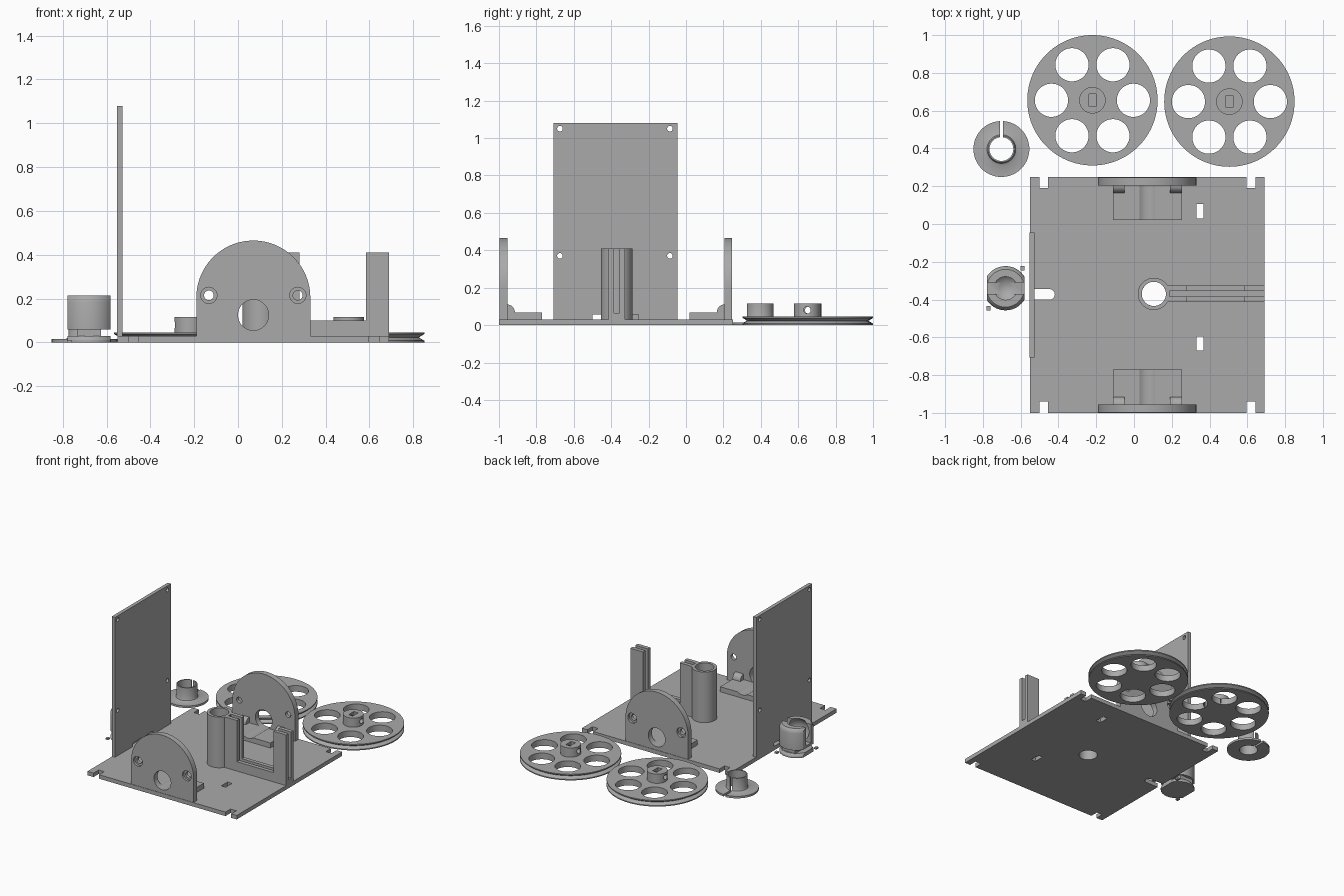
import bpy, bmesh, math
from mathutils import Matrix, Vector

cube = bpy.data.objects.get("Cube")
if cube:
    bpy.data.objects.remove(cube, do_unlink=True)

grey = bpy.data.materials.new("plain grey")
grey.use_nodes = True
grey.diffuse_color = (0.4, 0.4, 0.4, 1)
grey.node_tree.nodes["Principled BSDF"].inputs["Base Color"].default_value = (0.4, 0.4, 0.4, 1)


def make(name, bm):
    bmesh.ops.remove_doubles(bm, verts=bm.verts, dist=1e-5)
    bmesh.ops.recalc_face_normals(bm, faces=bm.faces)
    mesh = bpy.data.meshes.new(name)
    bm.to_mesh(mesh)
    bm.free()
    obj = bpy.data.objects.new(name, mesh)
    bpy.context.collection.objects.link(obj)
    mesh.materials.append(grey)
    return obj


def box(name, x, y, z):
    bm = bmesh.new()
    bmesh.ops.create_cube(bm, size=1)
    for v in bm.verts:
        v.co = [(r[0] + r[1]) / 2 + c * (r[1] - r[0]) for c, r in zip(v.co, (x, y, z))]
    return make(name, bm)


def rod(name, axis, centre, radius, length, segments=48):
    """Cylinder centred on a point, lying along the named axis."""
    bm = bmesh.new()
    turn = {"x": Matrix.Rotation(math.pi / 2, 4, "Y"),
            "y": Matrix.Rotation(math.pi / 2, 4, "X"), "z": Matrix()}[axis]
    bmesh.ops.create_cone(bm, cap_ends=True, segments=segments, radius1=radius, radius2=radius,
                          depth=length, matrix=Matrix.Translation(centre) @ turn)
    return make(name, bm)


def prism(name, pts, axis, start, end):
    """Extrude a 2D outline along x (outline in y, z) or y (outline in x, z)."""
    bm = bmesh.new()
    place = (lambda a, b: (start, a, b)) if axis == "x" else (lambda a, b: (a, start, b))
    face = bm.faces.new([bm.verts.new(place(a, b)) for a, b in pts])
    new = bmesh.ops.extrude_face_region(bm, geom=[face])["geom"]
    step = Vector((end - start, 0, 0) if axis == "x" else (0, end - start, 0))
    bmesh.ops.translate(bm, verts=[g for g in new if isinstance(g, bmesh.types.BMVert)], vec=step)
    return make(name, bm)


def lathe(name, profile, x, y, steps=72):
    """Turn a closed (radius, height) profile about a vertical axis."""
    bm = bmesh.new()
    rings = [[bm.verts.new((x + r * math.cos(i * math.tau / steps),
                            y + r * math.sin(i * math.tau / steps), z)) for r, z in profile]
             for i in range(steps)]
    n = len(profile)
    for i in range(steps):
        a, b = rings[i], rings[(i + 1) % steps]
        for j in range(n):
            k = (j + 1) % n
            if profile[j][0] or profile[k][0]:
                bm.faces.new((a[j], b[j], b[k], a[k]))
    bmesh.ops.dissolve_degenerate(bm, dist=1e-6, edges=bm.edges)
    return make(name, bm)


def boolean(obj, tools, operation="DIFFERENCE"):
    for tool in tools:
        mod = obj.modifiers.new("cut", "BOOLEAN")
        mod.operation, mod.solver, mod.object = operation, "EXACT", tool
        bpy.context.view_layer.update()
        mesh = bpy.data.meshes.new_from_object(obj.evaluated_get(bpy.context.evaluated_depsgraph_get()))
        obj.modifiers.clear()
        obj.data = mesh
        bpy.data.objects.remove(tool, do_unlink=True)
    return obj


MID = -0.375  # y of the base plate's middle
DECK = 0.03   # top of the base plate

# Base plate with corner notches, two slots, a centre hole and a rounded side slot
base = box("base_plate", (-0.55, 0.69), (-1, 0.25), (0, DECK))
through = (-0.1, 0.2)
cuts = [box("cutter", x, y, through)
        for x in ((-0.5, -0.454), (0.596, 0.644)) for y in ((-1.1, -0.94), (0.19, 0.35))]
cuts += [box("cutter", (0.33, 0.367), y, through) for y in ((0.03, 0.105), (-0.67, -0.595))]
cuts += [rod("cutter", "z", (0.105, -0.37, 0), 0.064, 1),
         box("cutter", (-0.7, -0.445), (-0.4, -0.345), through),
         rod("cutter", "z", (-0.447, -0.3725, 0), 0.0275, 1, 32)]
boolean(base, cuts)

# Tall side panel with four screw holes and a notch at its foot
panel = box("side_panel", (-0.553, -0.526), (-0.708, -0.045), (DECK, 1.08))
cuts = [rod("cutter", "x", (-0.54, y, z), 0.015, 0.2, 24)
        for y in (-0.674, -0.086) for z in (1.05, 0.37)]
cuts.append(box("cutter", (-0.6, -0.5), (-0.5, -0.255), (0, 0.056)))
boolean(panel, cuts)

# Arched end plates with motor shelves, mirrored front to back
CX = 0.07
for side, s in (("front", -1), ("back", 1)):
    arc = [(CX + 0.26 * math.cos(t), 0.205 + 0.26 * math.sin(t))
           for t in (math.pi * i / 48 for i in range(49))]
    arch = prism(side + "_arch", [(CX - 0.26, DECK), (CX + 0.26, DECK)] + arc,
                 "y", MID + s * 0.58, MID + s * 0.622)
    cuts = [rod("cutter", "y", (CX, MID + s * 0.6, 0.125), 0.07, 0.3)]
    for x in (CX - 0.203, CX + 0.203):
        cuts += [rod("cutter", "y", (x, MID + s * 0.6, 0.215), 0.022, 0.3, 32),
                 rod("cutter", "y", (x, MID + s * 0.63, 0.215), 0.037, 0.05, 32)]
    boolean(arch, cuts)
    shelf = box(side + "_shelf", (-0.11, 0.255), sorted((MID + s * 0.395, MID + s * 0.58)), (DECK, 0.068))
    boolean(shelf, [rod("cutter", "y", (CX, MID + s * 0.48, 0.125), 0.07, 0.4)])
    curve = [(MID + s * (0.54 + 0.04 * (1 - math.cos(t))), 0.068 + 0.042 * math.sin(t))
             for t in (math.pi / 2 * i / 10 for i in range(11))]
    for label, x0, x1 in (("right", -0.11, -0.05), ("left", 0.19, 0.255)):
        prism(f"{side}_{label}_gusset", curve + [(MID + s * 0.58, 0.068)], "x", x0, x1)

# Upright tube around the centre hole
lathe("upright_tube", [(0.064, DECK), (0.085, DECK), (0.085, 0.41), (0.064, 0.41)], 0.105, -0.37)

# Grooved U-shaped card holder
outline = [(0.176, DECK), (0.69, DECK), (0.69, 0.41), (0.585, 0.41),
           (0.585, 0.1), (0.28, 0.1), (0.28, 0.41), (0.176, 0.41)]
for label, y0, y1 in (("front", -0.414, -0.385), ("back", -0.355, -0.326)):
    prism(label + "_holder_wall", outline, "y", y0, y1)
box("holder_groove_floor", (0.188, 0.69), (-0.385, -0.355), (DECK, 0.065))

# Two pulley wheels with six round windows and a keyed hub
for label, x, y in (("right", -0.22, 0.655), ("left", 0.505, 0.648)):
    wheel = lathe(label + "_wheel",
                  [(0, 0), (0.345, 0), (0.345, 0.008), (0.32, 0.023), (0.345, 0.038), (0.345, 0.046),
                   (0.07, 0.046), (0.07, 0.115), (0, 0.115)], x, y, 96)
    cuts = [rod("cutter", "z", (x + 0.217 * math.cos(a), y + 0.217 * math.sin(a), 0), 0.088, 0.5)
            for a in (math.pi / 3 * i for i in range(6))]
    cuts += [box("cutter", (x - 0.018, x + 0.018), (y - 0.032, y + 0.032), (0.03, 0.2)),
             rod("cutter", "x", (x, y, 0.08), 0.019, 0.3, 24)]
    boolean(wheel, cuts)

# Split flanged bushing
bush = lathe("bushing", [(0.063, 0), (0.148, 0), (0.148, 0.015), (0.087, 0.015), (0.076, 0.021),
                         (0.071, 0.033), (0.071, 0.115), (0.063, 0.115)], -0.702, 0.397)
boolean(bush, [box("cutter", (-0.71, -0.694), (0.42, 0.6), through)])

# Ball socket: flat-sided cup on a narrow neck and a foot
bx, by = -0.68, -0.34
cup = lathe("ball_cup", [(0, 0.058), (0.117, 0.058), (0.117, 0.185), (0.112, 0.203),
                         (0.1, 0.215), (0, 0.215)], bx, by)
foot = lathe("cup_foot", [(0, 0), (0.117, 0), (0.117, 0.012), (0.105, 0.03), (0, 0.03)], bx, by)
for part in (cup, foot):
    boolean(part, [box("cutter", (bx - 0.099, bx + 0.099), (by - 0.2, by + 0.2), (-0.1, 0.4))], "INTERSECT")
bm = bmesh.new()
bmesh.ops.create_uvsphere(bm, u_segments=48, v_segments=24, radius=0.088,
                          matrix=Matrix.Translation((bx, by, 0.152)))
boolean(cup, [make("cutter", bm),
              box("cutter", (bx - 0.2, bx + 0.2), (by - 0.03, by + 0.03), (0.075, 0.4))])
box("cup_neck", (bx - 0.055, bx + 0.055), (by - 0.095, by + 0.095), (0.028, 0.062))
for label, s in (("back", 1), ("front", -1)):
    box(label + "_foot_peg", sorted((bx + s * 0.08, bx + s * 0.1)),
        sorted((by + s * 0.095, by + s * 0.118)), (0, 0.012))

# Smooth round surfaces while keeping sharp edges
for obj in bpy.context.collection.objects:
    if obj.type == "MESH":
        bpy.ops.object.select_all(action="DESELECT")
        obj.select_set(True)
        bpy.context.view_layer.objects.active = obj
        bpy.ops.object.shade_smooth_by_angle(angle=math.radians(30))
